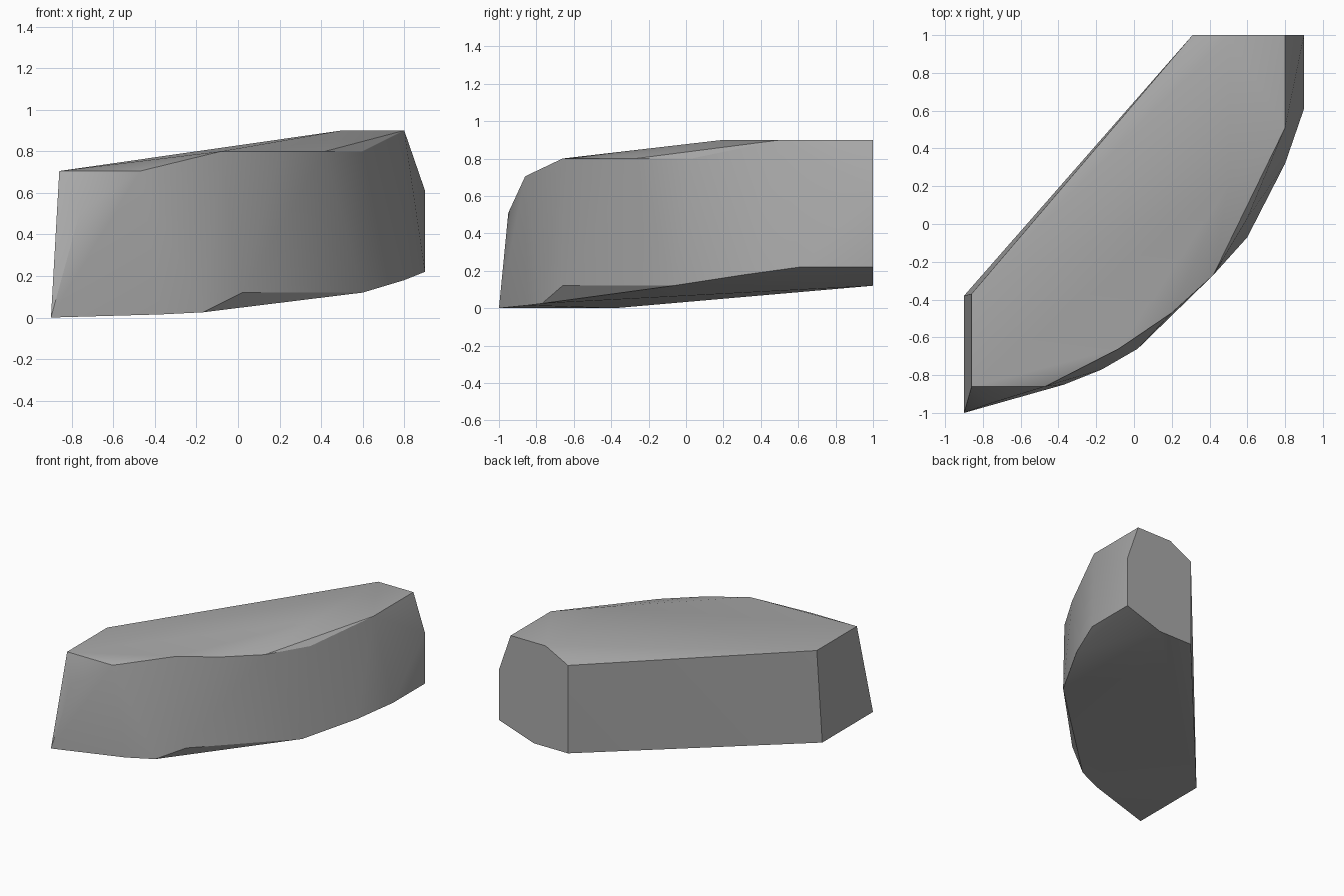
import bpy
import bmesh
import math

# Remove the default object
default_cube = bpy.data.objects.get("Cube")
if default_cube:
    bpy.data.objects.remove(default_cube, do_unlink=True)


def make_material(name, colour):
    material = bpy.data.materials.new(name)
    material.use_nodes = True
    material.diffuse_color = colour
    shader = material.node_tree.nodes["Principled BSDF"]
    shader.inputs["Base Color"].default_value = colour
    shader.inputs["Roughness"].default_value = 0.8
    return material


def make_hull(name, points, material):
    """Wrap the faceted stone skin around its corner points."""
    mesh = bpy.data.meshes.new(name)
    bm = bmesh.new()
    for point in points:
        bm.verts.new(point)
    result = bmesh.ops.convex_hull(bm, input=bm.verts)
    loose = {g for g in result["geom_interior"] + result["geom_unused"]
             if isinstance(g, bmesh.types.BMVert)}
    bmesh.ops.delete(bm, geom=list(loose), context="VERTS")
    # Merge coplanar triangles into clean facets
    bmesh.ops.dissolve_limit(bm, angle_limit=math.radians(1),
                             verts=bm.verts, edges=bm.edges)
    bmesh.ops.recalc_face_normals(bm, faces=bm.faces)
    bm.to_mesh(mesh)
    bm.free()
    mesh.materials.append(material)
    stone = bpy.data.objects.new(name, mesh)
    bpy.context.collection.objects.link(stone)
    return stone


# Upper rim, from the low left end round the curved front to the high right end
upper_rim = [
    (-.86, -.37, .705), (-.86, -.86, .705), (-.47, -.86, .705),
    (-.08, -.66, .8), (.2, -.47, .8), (.42, -.27, .8),
    (.6, .03, .8), (.8, .51, .9),
]
# Crown of the top and chipped corner of the curved front
crown = [(.5, .2, .9)]
chipped_corner = [(-.76, -.95, .51)]

# Lower rim, following the same route
lower_rim = [
    (-.9, -.38, 0), (-.9, -1, 0), (-.37, -.85, .015),
    (-.17, -.77, .025), (.02, -.66, .12), (.6, -.07, .12),
    (.8, .32, .18), (.9, .61, .22),
]

# Flat end profile on the back plane, as x and z
end_profile = [
    (.9, .22), (.9, .61), (.8, .9), (.5, .9),
    (.31, .8), (.31, .12), (.6, .12),
]
back_end = [(x, 1, z) for x, z in end_profile]

stone_grey = make_material("stone grey", (.4, .4, .4, 1))
rock = make_hull("curved_rock",
                 upper_rim + crown + chipped_corner + lower_rim + back_end,
                 stone_grey)

# Soft shading across the curved front, crisp at the rims
bpy.ops.object.select_all(action="DESELECT")
rock.select_set(True)
bpy.context.view_layer.objects.active = rock
bpy.ops.object.shade_smooth_by_angle(angle=math.radians(30))
